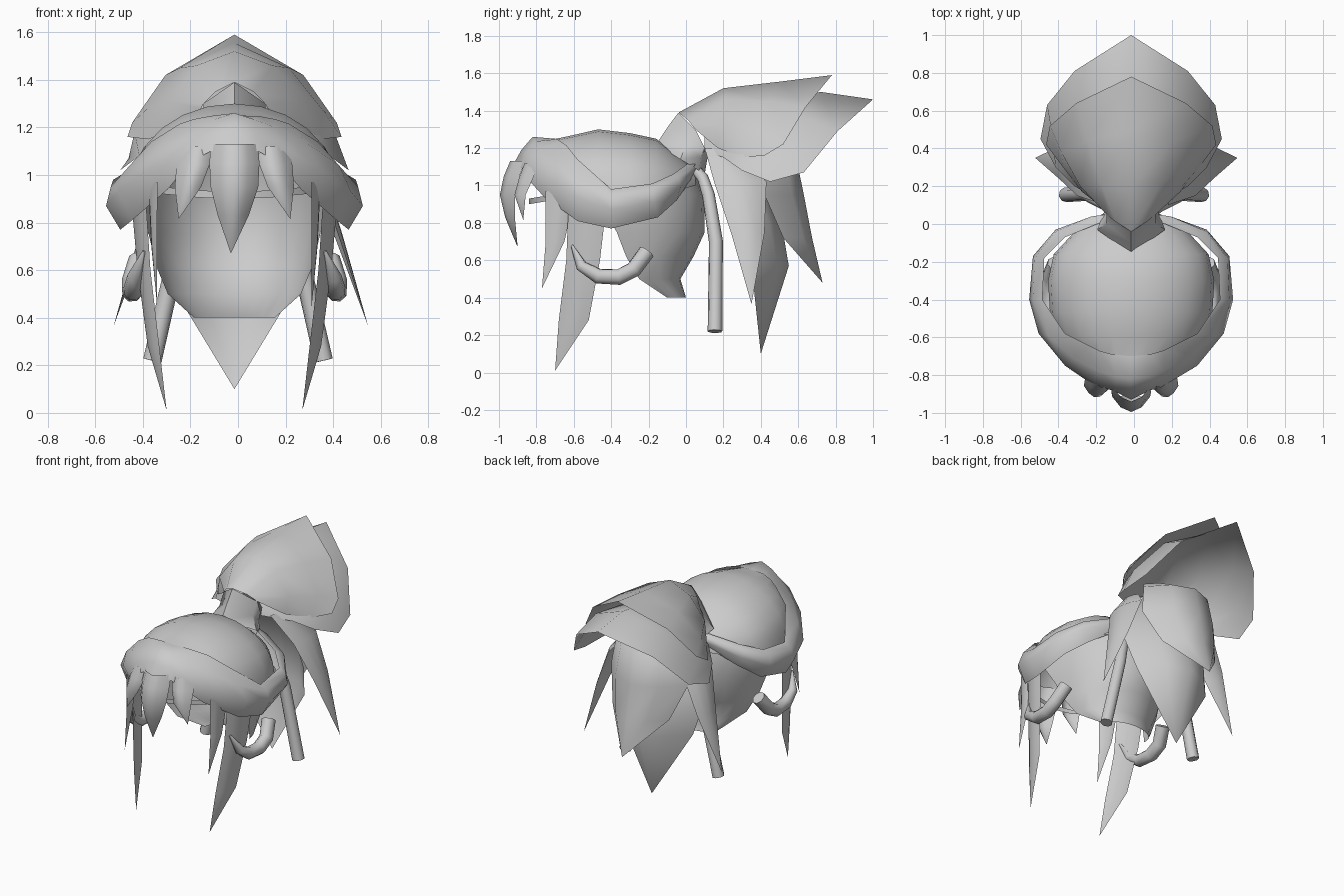
import bpy, bmesh, math
from mathutils import Vector

if "Cube" in bpy.data.objects:
    bpy.data.objects.remove(bpy.data.objects["Cube"])

mat = bpy.data.materials.new("hair_grey")
GREY = (0.6, 0.6, 0.6, 1)
mat.use_nodes = True
mat.diffuse_color = GREY
bsdf = mat.node_tree.nodes["Principled BSDF"]
bsdf.inputs["Base Color"].default_value = GREY
bsdf.inputs["Roughness"].default_value = 0.7

MID = -0.015  # x of the mirror plane


def loft(name, rows, mirror=True, mid=MID, angle=60):
    """Sheet through rows of points, optionally mirrored across x."""
    bm = bmesh.new()
    for s in ((1, -1) if mirror else (1,)):
        grid = [[bm.verts.new((p[0] * s + mid, p[1], p[2])) for p in r] for r in rows]
        for a, b in zip(grid, grid[1:]):
            for i in range(len(a) - 1):
                quad = [a[i], a[i + 1], b[i + 1], b[i]]
                bm.faces.new(quad if s > 0 else quad[::-1])
    bmesh.ops.remove_doubles(bm, verts=bm.verts, dist=0.0005)
    bmesh.ops.recalc_face_normals(bm, faces=bm.faces)
    me = bpy.data.meshes.new(name)
    bm.to_mesh(me)
    bm.free()
    me.shade_smooth()
    me.set_sharp_from_angle(angle=math.radians(angle))
    me.materials.append(mat)
    ob = bpy.data.objects.new(name, me)
    bpy.context.collection.objects.link(ob)


def petal(name, spine, side, bulge, mirror=True, mid=MID):
    """Pointed lock: spine of (x, y, z, half width), raised along its middle."""
    rows = []
    for x, y, z, w in spine:
        c, s, b = Vector((x, y, z)), Vector(side) * w, Vector(bulge) * w
        rows.append([c - s, c - s * 0.55 + b * 0.7, c + b, c + s * 0.55 + b * 0.7, c + s])
    loft(name, rows, mirror, mid)


def tube(name, pts, radius, mid):
    """Mirrored pair of round tubes through (x, y, z, thickness) points."""
    cu = bpy.data.curves.new(name, "CURVE")
    cu.dimensions = "3D"
    cu.bevel_depth = radius
    cu.bevel_resolution = 2
    cu.use_fill_caps = True
    for s in (1, -1):
        sp = cu.splines.new("POLY")
        sp.points.add(len(pts) - 1)
        for p, (x, y, z, t) in zip(sp.points, pts):
            p.co = (x * s + mid, y, z, 1)
            p.radius = t
        sp.use_smooth = True
    cu.materials.append(mat)
    ob = bpy.data.objects.new(name, cu)
    bpy.context.collection.objects.link(ob)


# Crown: arched sections (y, top z, half width, bottom z)
crown = [(-0.78, 1.235, 0.12, 1.14), (-0.74, 1.24, 0.26, 1.03), (-0.6, 1.27, 0.38, 0.98),
         (-0.47, 1.30, 0.43, 0.95), (-0.3, 1.28, 0.44, 0.95), (-0.16, 1.25, 0.41, 0.95),
         (-0.02, 1.14, 0.28, 0.98), (0.05, 1.08, 0.15, 1.0)]
loft("crown", [[(w * math.sin(a), y, zb + (zt - zb) * math.cos(a))
                for a in [i * math.pi / 12 for i in range(7)]]
               for y, zt, w, zb in crown])

# Nape: open half rings (z, back y, half width, front y)
nape = [(1.1, 0.04, 0.36, -0.4), (0.95, 0.1, 0.41, -0.48), (0.75, 0.1, 0.36, -0.37),
        (0.62, 0.04, 0.33, -0.32), (0.5, -0.03, 0.28, -0.25), (0.40, 0.0, 0.17, -0.1)]
loft("nape_hair", [[(w * math.sin(a), yf + (yb - yf) * math.cos(a), z)
                    for a in [i * math.pi / 12 for i in range(7)]]
                   for z, yb, w, yf in nape])

# Side sweeps rolling from the brow to the tie
loft("side_sweep", [
    [(0.0, -0.70, 1.25), (0.0, -0.82, 1.26), (0.0, -0.88, 1.19), (0.0, -0.93, 1.1)],
    [(0.1, -0.69, 1.248), (0.08, -0.81, 1.235), (0.09, -0.86, 1.17), (0.1, -0.88, 1.1)],
    [(0.17, -0.67, 1.235), (0.17, -0.78, 1.2), (0.2, -0.84, 1.12), (0.19, -0.86, 1.05)],
    [(0.23, -0.64, 1.215), (0.31, -0.71, 1.13), (0.35, -0.75, 1.03), (0.28, -0.76, 0.94)],
    [(0.35, -0.58, 1.14), (0.44, -0.59, 1.04), (0.49, -0.58, 0.93), (0.43, -0.58, 0.81)],
    [(0.47, -0.4, 0.98), (0.52, -0.4, 0.95), (0.54, -0.4, 0.87), (0.48, -0.4, 0.77)],
    [(0.46, -0.18, 1.01), (0.51, -0.18, 0.98), (0.52, -0.17, 0.91), (0.46, -0.15, 0.83)],
    [(0.35, -0.07, 1.06), (0.40, -0.04, 1.04), (0.40, -0.03, 0.99), (0.34, -0.05, 0.92)],
    [(0.18, 0.0, 1.11), (0.21, 0.04, 1.1), (0.21, 0.04, 1.06), (0.18, 0.02, 1.02)],
    [(0.05, 0.04, 1.14), (0.07, 0.06, 1.13), (0.07, 0.06, 1.11), (0.05, 0.04, 1.08)]], angle=89)

# Thin hairline strip across the forehead
loft("hairline_strip", [[(0, -0.84, z), (0.15, -0.81, z + 0.005), (0.3, -0.72, z + 0.02),
                         (0.38, -0.58, z + 0.03)] for z in (0.9, 0.93)])

# Fringe, hanging from the lower edge of the brow
petal("fringe_centre", [(0, -0.86, 1.13, 0.1), (0, -0.89, 1.05, 0.105),
                        (0, -0.915, 0.95, 0.1), (-0.005, -0.915, 0.83, 0.065),
                        (-0.015, -0.9, 0.67, 0)],
      (1, 0, 0), (0, -0.8, 0), False)
petal("fringe_side", [(0.16, -0.81, 1.12, 0.075), (0.175, -0.84, 1.04, 0.075),
                      (0.195, -0.875, 0.95, 0.06), (0.235, -0.87, 0.815, 0)],
      (0.92, 0.3, 0), (0.0, -0.7, 0))

# Face framing locks
petal("long_front_lock", [(0.40, -0.53, 0.86, 0.1), (0.38, -0.55, 0.6, 0.09),
                          (0.34, -0.6, 0.28, 0.08), (0.285, -0.7, 0.01, 0)],
      (0.3, 1, 0), (0.2, -0.05, 0))
petal("short_front_lock", [(0.34, -0.67, 0.97, 0.08), (0.335, -0.70, 0.7, 0.05),
                           (0.325, -0.77, 0.45, 0)], (0.2, 1, 0), (0.25, 0, 0))
tube("ear_loop", [(0.38, -0.61, 0.68, 0.15), (0.42, -0.56, 0.57, 0.7), (0.425, -0.47, 0.515, 0.95),
                  (0.43, -0.36, 0.51, 1), (0.43, -0.28, 0.55, 1), (0.40, -0.21, 0.645, 1)],
     0.045, MID)

# Tie at the back and the two hanging cords
loft("hair_tie", [
    [(0, -0.16, 1.22), (0.18, -0.03, 1.14), (0.14, 0.07, 1.08), (0, 0.1, 1.06)],
    [(0, -0.1, 1.31), (0.13, 0.0, 1.22), (0.12, 0.08, 1.15), (0, 0.11, 1.12)],
    [(0, -0.04, 1.39), (0.13, 0.05, 1.3), (0.12, 0.1, 1.2), (0, 0.12, 1.17)]])
tube("hanging_cord", [(0.05, 0.03, 1.11, 0.7), (0.13, 0.09, 1.04, 0.8), (0.18, 0.12, 0.95, 0.9),
                      (0.25, 0.16, 0.7, 1), (0.36, 0.155, 0.22, 1.05)], 0.038, 0)

# Ponytail fans, ridge to side edge
loft("ponytail_upper_fan", [
    [(0, -0.04, 1.39), (0, 0.2, 1.52), (0, 0.5, 1.555), (0, 0.78, 1.59)],
    [(0.08, 0.01, 1.35), (0.16, 0.21, 1.46), (0.23, 0.44, 1.45), (0.29, 0.64, 1.42)],
    [(0.13, 0.05, 1.3), (0.27, 0.2, 1.31), (0.37, 0.38, 1.275), (0.43, 0.52, 1.22)],
    [(0.14, 0.08, 1.28), (0.26, 0.17, 1.2), (0.36, 0.3, 1.15), (0.45, 0.42, 1.16)]], angle=89)
loft("ponytail_lower_fan", [
    [(0, 0.1, 1.3), (0, 0.4, 1.45), (0, 0.72, 1.5), (0, 1.0, 1.46)],
    [(0.1, 0.1, 1.28), (0.2, 0.38, 1.38), (0.28, 0.62, 1.37), (0.3, 0.81, 1.29)],
    [(0.13, 0.1, 1.24), (0.33, 0.3, 1.22), (0.42, 0.48, 1.18), (0.445, 0.63, 1.07)],
    [(0.12, 0.1, 1.18), (0.3, 0.2, 1.15), (0.4, 0.3, 1.08), (0.48, 0.45, 1.02)]], angle=89)

# Ponytail hanging locks
petal("ponytail_outer_lock", [(0, 0.25, 1.28, 0.15), (0, 0.40, 1.15, 0.27), (0, 0.42, 0.95, 0.3),
                              (0, 0.52, 0.72, 0.22), (0, 0.73, 0.48, 0)],
      (1, 0, 0), (0, 0.7, 0), False)
petal("ponytail_inner_lock", [(0, 0.12, 1.22, 0.14), (0, 0.22, 1.05, 0.28), (0, 0.28, 0.8, 0.33),
                              (0, 0.35, 0.57, 0.285), (0, 0.4, 0.1, 0)],
      (1, 0, 0), (0, 0.7, 0), False)
petal("ponytail_side_lock", [(0.16, 0.17, 1.2, 0.07), (0.30, 0.29, 1.02, 0.14),
                             (0.40, 0.33, 0.75, 0.09), (0.535, 0.35, 0.365, 0)],
      (-0.1, 1, 0), (0.3, 0.05, 0), mid=0.012)
